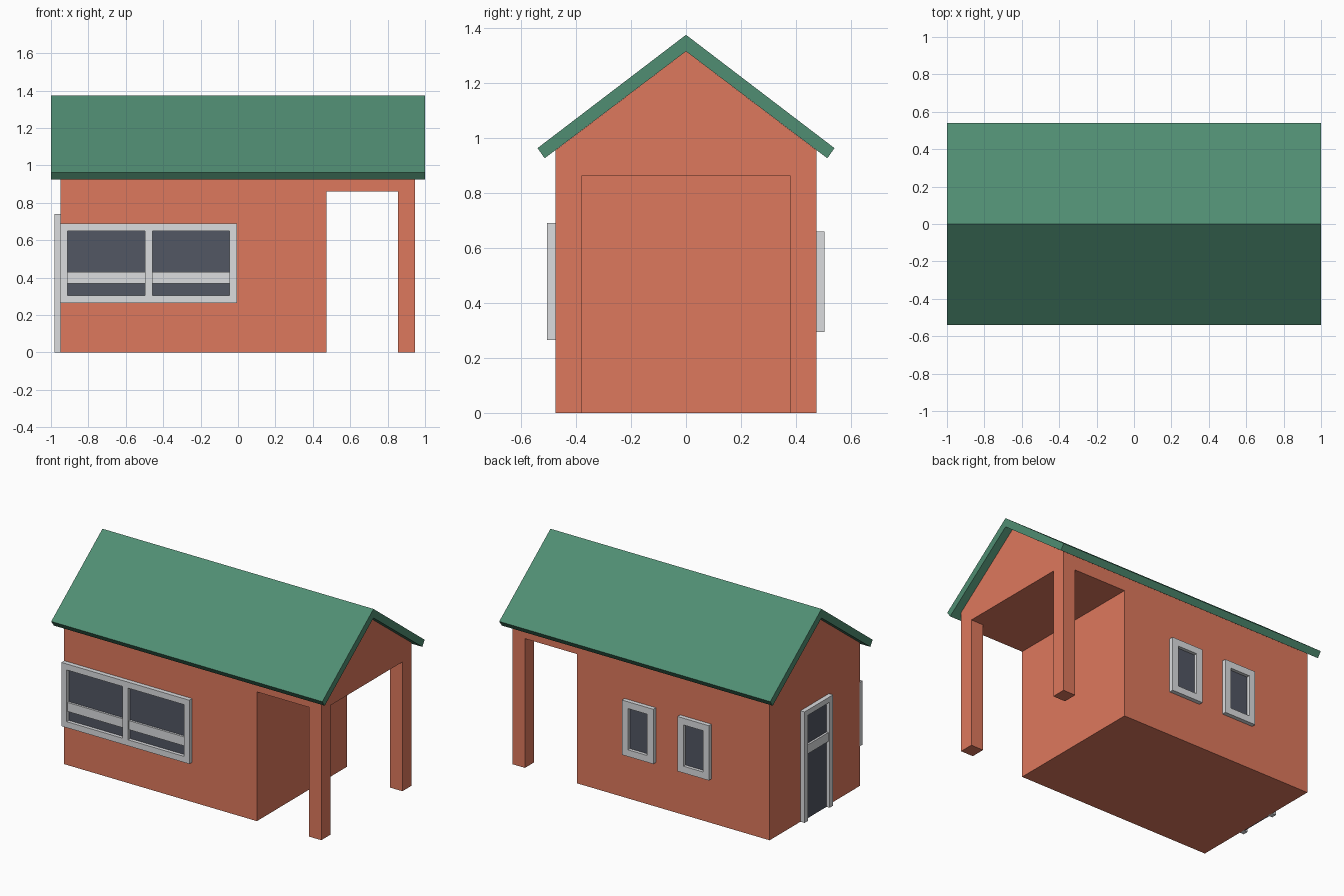
import bpy
import bmesh
from math import pi

old = bpy.data.objects.get("Cube")
if old:
    bpy.data.objects.remove(old, do_unlink=True)


def material(name, rgb):
    mat = bpy.data.materials.new(name)
    mat.use_nodes = True
    mat.diffuse_color = (*rgb, 1)
    mat.node_tree.nodes["Principled BSDF"].inputs["Base Color"].default_value = (*rgb, 1)
    return mat


BRICK = material("terracotta wall", (0.73, 0.19, 0.11))
GREEN = material("green roof", (0.08, 0.27, 0.17))
GREY = material("light grey frame", (0.71, 0.72, 0.74))
GLASS = material("dark glass", (0.085, 0.095, 0.127))


def finish(name, bm, mat, loc=(0, 0, 0), turn=0):
    bmesh.ops.recalc_face_normals(bm, faces=bm.faces)
    mesh = bpy.data.meshes.new(name)
    bm.to_mesh(mesh)
    bm.free()
    mesh.materials.append(mat)
    obj = bpy.data.objects.new(name, mesh)
    obj.location = loc
    obj.rotation_euler.z = turn
    bpy.context.scene.collection.objects.link(obj)
    return obj


def box(name, mat, low, high, loc=(0, 0, 0), turn=0):
    bm = bmesh.new()
    bmesh.ops.create_cube(bm, size=1)
    for v in bm.verts:
        v.co = [a + (c + 0.5) * (b - a) for a, b, c in zip(low, high, v.co)]
    return finish(name, bm, mat, loc, turn)


def extrude_x(name, mat, profile, x0, x1):
    """Extrude a (y, z) outline along x."""
    bm = bmesh.new()
    face = bm.faces.new([bm.verts.new((x0, y, z)) for y, z in profile])
    ext = bmesh.ops.extrude_face_region(bm, geom=[face])["geom"]
    bmesh.ops.translate(bm, vec=(x1 - x0, 0, 0),
                        verts=[g for g in ext if isinstance(g, bmesh.types.BMVert)])
    return finish(name, bm, mat)


# House body: gabled block with the open porch cut out of the right end
WALL_Y, EAVE, APEX = 0.475, 0.955, 1.315
WALL_X, PORCH_X, POST_X, POST_Y, LINTEL = 0.95, 0.472, 0.856, 0.38, 0.862
body = extrude_x("house_body", BRICK,
                 [(-WALL_Y, 0), (WALL_Y, 0), (WALL_Y, EAVE), (0, APEX), (-WALL_Y, EAVE)],
                 -WALL_X, WALL_X - 0.003)
cutters = [box("porch_end_cutter", BRICK, (PORCH_X, -POST_Y, -1), (2, POST_Y, LINTEL)),
           box("porch_side_cutter", BRICK, (PORCH_X, -1, -1), (POST_X, 1, LINTEL))]
bpy.context.view_layer.objects.active = body
for cutter in cutters:
    cutter.hide_render = True
    mod = body.modifiers.new(cutter.name, "BOOLEAN")
    mod.operation, mod.solver, mod.object = "DIFFERENCE", "EXACT", cutter
    bpy.ops.object.modifier_apply(modifier=mod.name)
    bpy.data.objects.remove(cutter, do_unlink=True)

# Roof: folded slab with square-cut eaves
extrude_x("roof", GREEN,
          [(0, 1.375), (0.54, 0.963), (0.514, 0.926), (0, APEX), (-0.514, 0.926), (-0.54, 0.963)],
          -1, 1)


def opening(name, loc, turn, width, low, high, depth, rim, columns=1, bar=None, sill=True):
    """Framed glazing that stands out from a wall, facing local -y."""
    half = width / 2
    pane = (width - rim * (columns + 1)) / columns
    us = [-half]
    for _ in range(columns):
        us += [us[-1] + rim, us[-1] + rim + pane]
    us.append(half)
    zs = [low] + ([low + rim] if sill else []) + [high - rim, high]
    pane_row = 1 if sill else 0

    # Frame: grid of cells without the panes, pulled outward
    bm = bmesh.new()
    grid = [[bm.verts.new((u, 0.005, z)) for z in zs] for u in us]
    for i in range(len(us) - 1):
        for j in range(len(zs) - 1):
            if i % 2 == 0 or j != pane_row:
                bm.faces.new((grid[i][j], grid[i + 1][j], grid[i + 1][j + 1], grid[i][j + 1]))
    ext = bmesh.ops.extrude_face_region(bm, geom=bm.faces[:])["geom"]
    bmesh.ops.translate(bm, vec=(0, -depth - 0.005, 0),
                        verts=[g for g in ext if isinstance(g, bmesh.types.BMVert)])
    loose = [v for v in bm.verts if not v.link_faces]
    bmesh.ops.delete(bm, geom=loose, context="VERTS")
    finish(name + "_frame", bm, GREY, loc, turn)

    # Glass and cross bars in each pane
    for c in range(columns):
        u0, u1 = us[2 * c + 1], us[2 * c + 2]
        box(f"{name}_glass_{c + 1}", GLASS, (u0, -0.007, zs[pane_row]),
            (u1, 0.002, zs[pane_row + 1]), loc, turn)
        if bar:
            box(f"{name}_bar_{c + 1}", GREY, (u0, -depth * 0.7, bar[0]),
                (u1, 0, bar[1]), loc, turn)


# Wide double window on the front, two small ones on the back, door on the end
opening("front_window", (-0.478, -WALL_Y, 0), 0, 0.945, 0.265, 0.69, 0.03, 0.04,
        columns=2, bar=(0.37, 0.43))
for number, x in enumerate((0.005, -0.405), 1):
    opening(f"back_window_{number}", (x, WALL_Y, 0), pi, 0.232, 0.295, 0.66, 0.028, 0.045)
opening("door", (-WALL_X, 0, 0), -pi / 2, 0.3, 0, 0.74, 0.03, 0.036,
        bar=(0.44, 0.5), sill=False)
